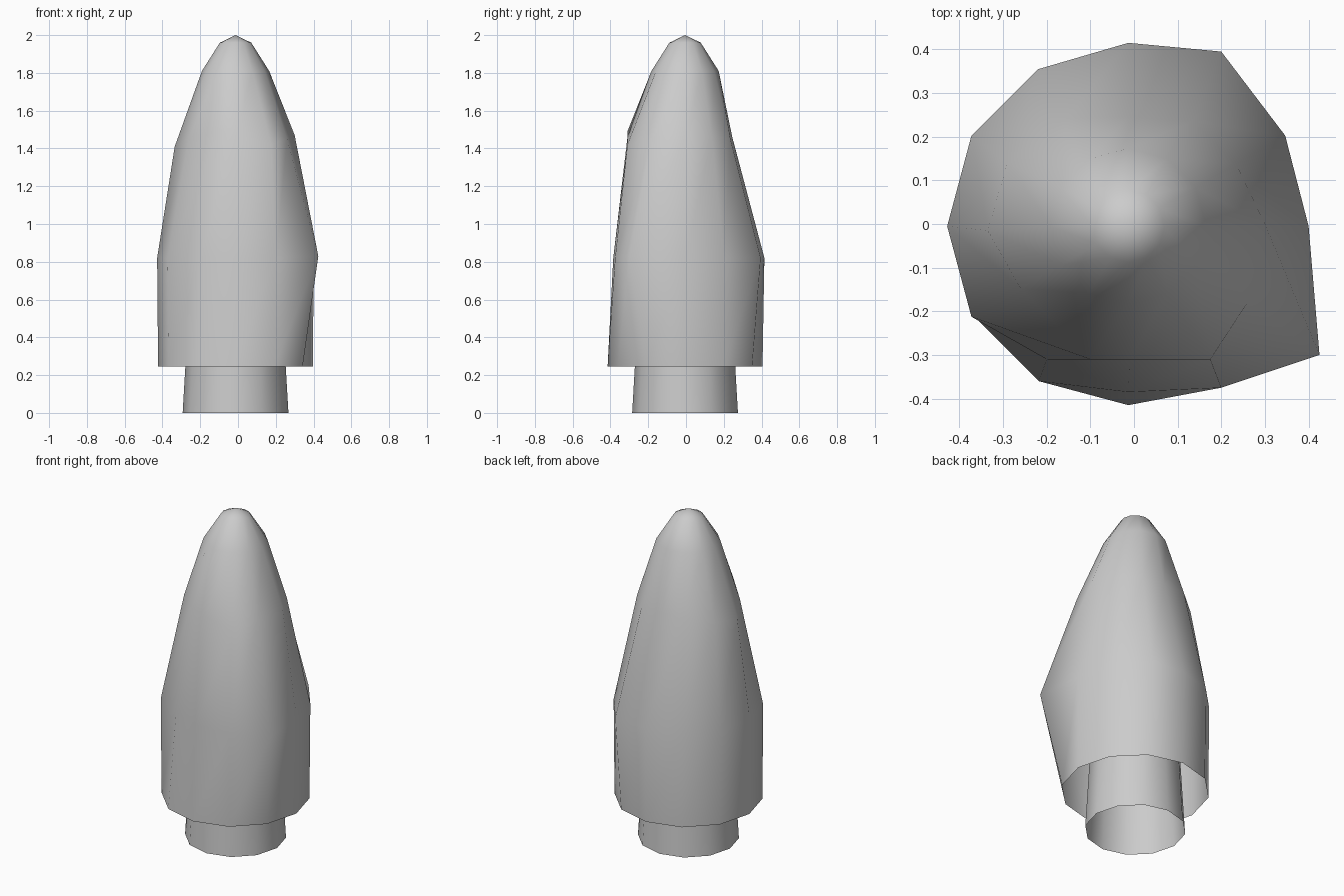
import bpy, bmesh
from math import sin, cos, radians

if "Cube" in bpy.data.objects:
    bpy.data.objects.remove(bpy.data.objects["Cube"])

SIDES = 12
CX, CY = -0.013, -0.005


def ring_stack(name, rings, moved, apex=None):
    """Open lofted tube; 'moved' maps (ring, angle) to an uneven vertex."""
    bm = bmesh.new()
    loops = []
    for i, (r, z) in enumerate(rings):
        loop = []
        for k in range(SIDES):
            a = k * 360 // SIDES
            p = (CX + r * cos(radians(a)), CY + r * sin(radians(a)), z)
            loop.append(bm.verts.new(moved.get((i, a), p)))
        loops.append(loop)
    for lo, hi in zip(loops, loops[1:]):
        for k in range(SIDES):
            n = (k + 1) % SIDES
            bm.faces.new((lo[k], lo[n], hi[n], hi[k]))
    if apex:
        tip = bm.verts.new(apex)
        for k in range(SIDES):
            bm.faces.new((loops[-1][k], loops[-1][(k + 1) % SIDES], tip))
    for f in bm.faces:
        f.smooth = True
    me = bpy.data.meshes.new(name)
    bm.to_mesh(me)
    bm.free()
    ob = bpy.data.objects.new(name, me)
    bpy.context.collection.objects.link(ob)
    return ob


# Trunk: slightly tapered open tube running up inside the foliage
ring_stack("trunk", [(0.28, 0.0), (0.245, 0.6)], {})

# Foliage: hollow pointed shell with a few irregular vertices
uneven = {
    (1, 0): (0.40, -0.005, 0.82),
    (1, 60): (0.20, 0.395, 0.82),
    (1, 90): (-0.013, 0.415, 0.82),
    (1, 240): (-0.20, -0.31, 0.82),
    (1, 270): (-0.013, -0.385, 0.82),
    (1, 300): (0.20, -0.375, 0.82),
    (1, 330): (0.425, -0.30, 0.83),
    (2, 0): (0.30, 0.0, 1.47),
    (2, 60): (0.135, 0.235, 1.45),
    (2, 90): (-0.013, 0.245, 1.46),
    (2, 150): (-0.29, 0.14, 1.43),
    (2, 180): (-0.335, -0.015, 1.41),
    (2, 240): (-0.10, -0.31, 1.49),
    (2, 270): (-0.01, -0.31, 1.46),
    (2, 300): (0.175, -0.31, 1.42),
    (2, 330): (0.26, -0.18, 1.45),
}
ring_stack("foliage",
           [(0.41, 0.245), (0.415, 0.82), (0.285, 1.46), (0.178, 1.81), (0.083, 1.96)],
           uneven, apex=(CX, CY, 2.0))
